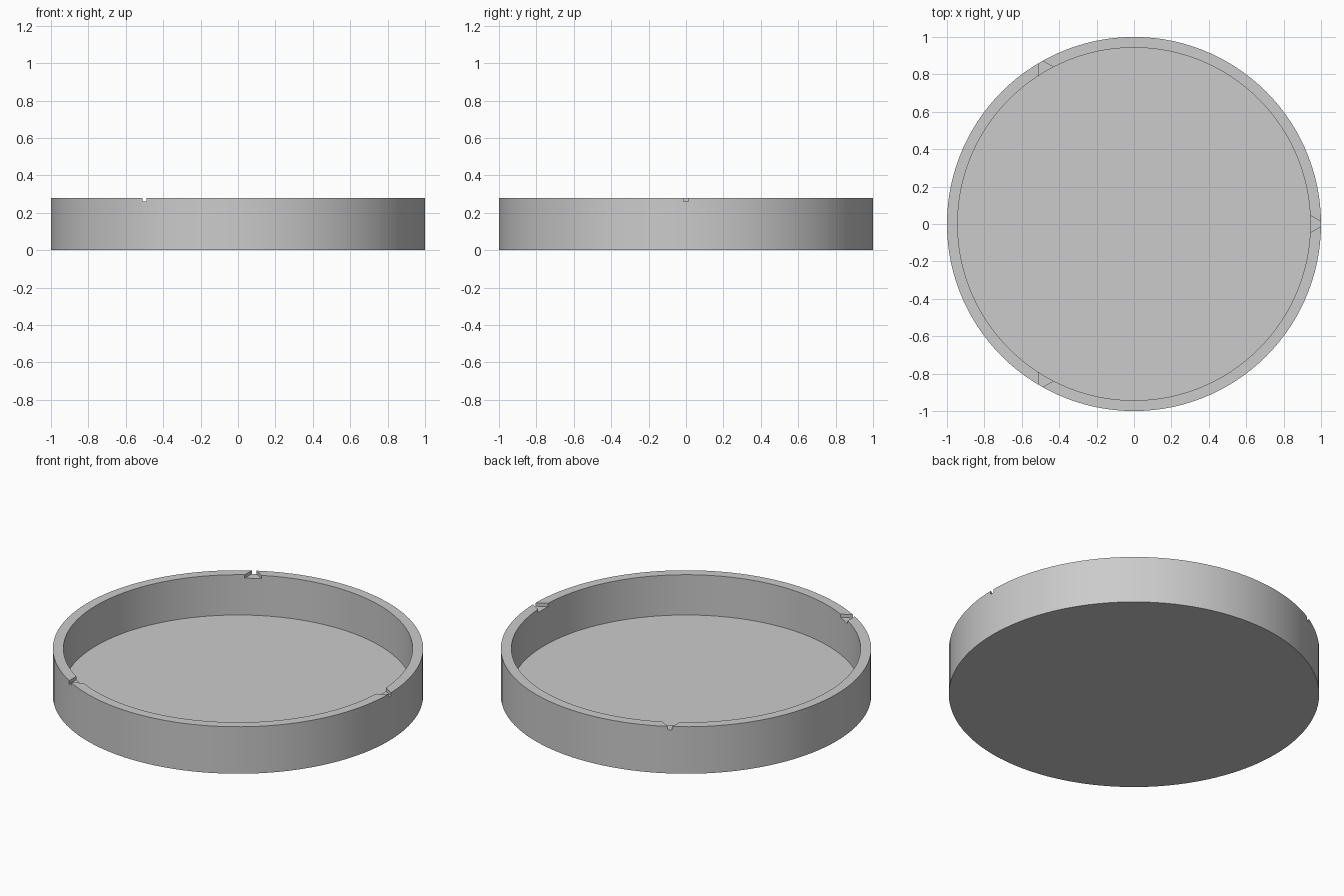
import bpy, bmesh, math
from mathutils import Matrix

if "Cube" in bpy.data.objects:
    bpy.data.objects.remove(bpy.data.objects["Cube"], do_unlink=True)

SIDES, HEIGHT, FLOOR, INNER = 120, 0.28, 0.04, 0.943
NOTCH_DEPTH = 0.02

grey = bpy.data.materials.new("plain_grey")
grey.use_nodes = True
colour = (0.6, 0.6, 0.6, 1)
grey.diffuse_color = colour
grey.node_tree.nodes["Principled BSDF"].inputs["Base Color"].default_value = colour


def make_object(name, bm):
    bmesh.ops.recalc_face_normals(bm, faces=bm.faces)
    mesh = bpy.data.meshes.new(name)
    bm.to_mesh(mesh)
    bm.free()
    mesh.materials.append(grey)
    obj = bpy.data.objects.new(name, mesh)
    bpy.context.collection.objects.link(obj)
    return obj


def ring(bm, radius, z):
    steps = [2 * math.pi * i / SIDES for i in range(SIDES)]
    return [bm.verts.new((radius * math.cos(a), radius * math.sin(a), z)) for a in steps]


# Shallow round dish: outer wall, flat rim, inner wall and floor
bm = bmesh.new()
rings = [ring(bm, r, z) for r, z in
         ((1, 0), (1, HEIGHT), (INNER, HEIGHT), (INNER, FLOOR))]
for low, high in zip(rings, rings[1:]):
    for i in range(SIDES):
        j = (i + 1) % SIDES
        bm.faces.new((low[i], low[j], high[j], high[i]))
bm.faces.new(rings[0])
bm.faces.new(rings[-1])
dish = make_object("round_dish", bm)

# Three wedge cutters, narrowing outwards at thirty degrees a side
bm = bmesh.new()
slope = math.tan(math.radians(30))
r_in, r_out = 0.9, 1.01
half_in, half_out = (0.0125 + slope * (1 - r) for r in (r_in, r_out))
for k in range(3):
    turn = Matrix.Rotation(k * math.tau / 3, 4, "Z")
    outline = ((r_in, -half_in), (r_out, -half_out), (r_out, half_out), (r_in, half_in))
    base = bm.faces.new([bm.verts.new((x, y, HEIGHT - NOTCH_DEPTH)) for x, y in outline])
    top = bmesh.ops.extrude_face_region(bm, geom=[base])["geom"]
    top_verts = [v for v in top if isinstance(v, bmesh.types.BMVert)]
    bmesh.ops.translate(bm, verts=top_verts, vec=(0, 0, 0.1))
    bmesh.ops.transform(bm, matrix=turn, verts=list(base.verts) + top_verts)
cutter = make_object("notch_cutter", bm)
cutter.hide_render = True

# Cut the rim notches
cut = dish.modifiers.new("rim_notches", "BOOLEAN")
cut.operation, cut.solver, cut.object = "DIFFERENCE", "EXACT", cutter
bpy.context.view_layer.objects.active = dish
dish.select_set(True)
bpy.ops.object.modifier_apply(modifier=cut.name)
bpy.data.objects.remove(cutter, do_unlink=True)

# Smooth walls with crisp rim edges
bpy.ops.object.shade_smooth_by_angle(angle=math.radians(20))
